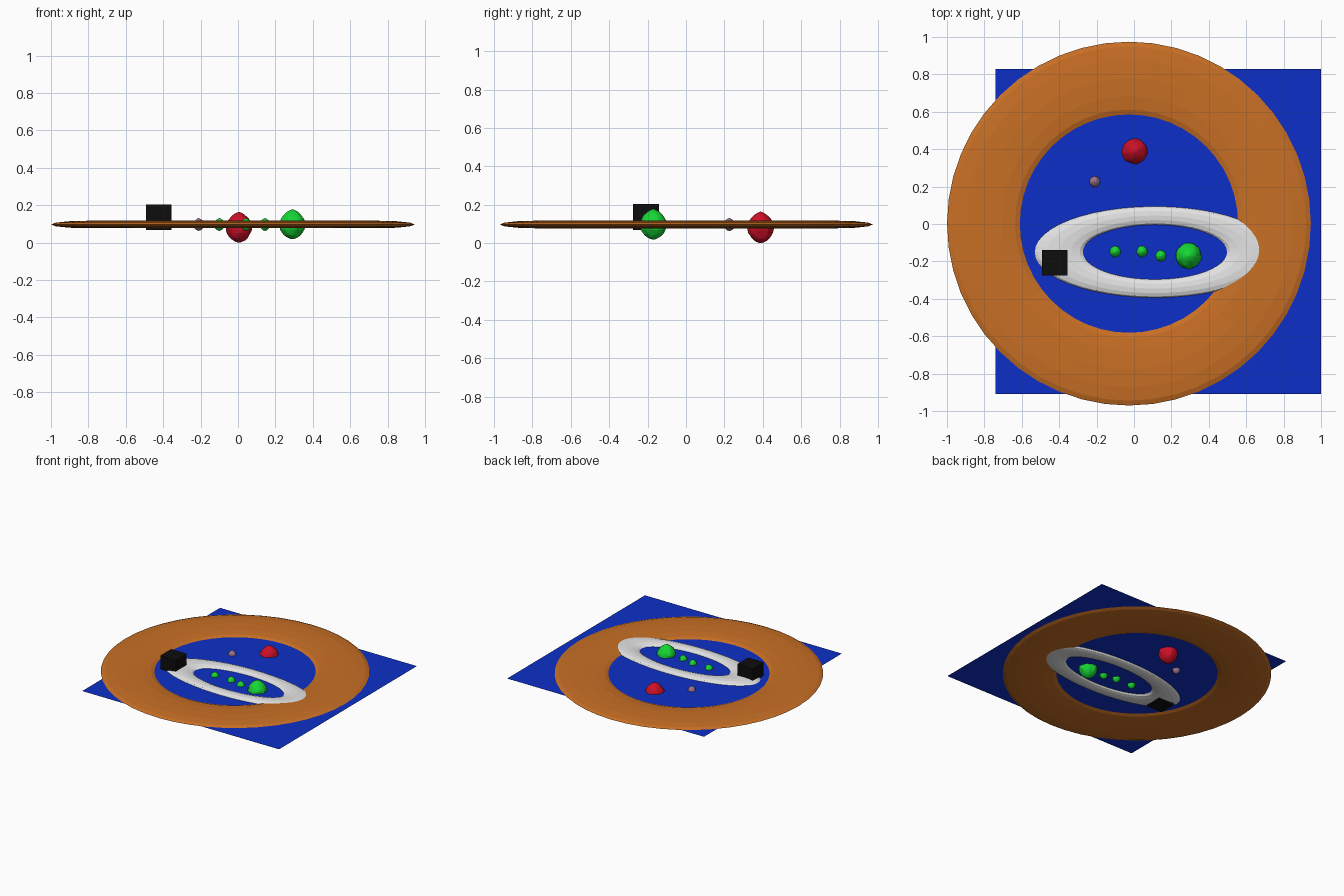
import bpy
import math
from mathutils import Vector, noise

cube = bpy.data.objects.get("Cube")
if cube:
    bpy.data.objects.remove(cube, do_unlink=True)

MID = 0.097  # shared level of the sheet and the rings


def material(name, rgb):
    mat = bpy.data.materials.new(name)
    mat.use_nodes = True
    mat.diffuse_color = (*rgb, 1)
    bsdf = next(n for n in mat.node_tree.nodes if n.type == 'BSDF_PRINCIPLED')
    bsdf.inputs["Base Color"].default_value = (*rgb, 1)
    return mat


blue = material("blue", (0.004, 0.028, 0.58))
orange = material("orange", (0.58, 0.16, 0.018))
white = material("white", (0.78, 0.78, 0.78))
black = material("black", (0.004, 0.004, 0.004))
red = material("red", (0.62, 0.005, 0.02))
green = material("green", (0.008, 0.68, 0.035))
mauve = material("mauve", (0.32, 0.17, 0.27))


def finish(name, mat):
    obj = bpy.context.object
    obj.name = name
    obj.data.materials.append(mat)
    return obj


def ring(name, mat, x, y, sx, sy):
    """Flattened, stretched torus with a 4:1 ring to tube ratio."""
    bpy.ops.mesh.primitive_torus_add(major_segments=48, minor_segments=12,
                                     major_radius=1, minor_radius=0.25,
                                     location=(x, y, MID))
    finish(name, mat).scale = (sx, sy, 0.08)


def blob(name, mat, x, y, z, radius, height, seed):
    """Lumpy ball pinched towards its poles."""
    bpy.ops.mesh.primitive_uv_sphere_add(segments=32, ring_count=16, radius=1,
                                         location=(x, y, z))
    obj = finish(name, mat)
    for v in obj.data.vertices:
        bump = 1 + 0.1 * noise.noise(v.co * 2.5 + Vector((seed, 0, 0)))
        pinch = max(0, 1 - v.co.z ** 2) ** (0.25 if v.co.z > 0 else 0.1)
        v.co = Vector((v.co.x * pinch * bump, v.co.y * pinch * bump, v.co.z))
    obj.scale = (radius, radius, height)


# Base sheet
bpy.ops.mesh.primitive_plane_add(size=1.74, location=(0.13, -0.04, MID))
finish("base_sheet", blue)

# Rings
ring("outer_ring", orange, -0.027, 0.002, 0.778, 0.778)
ring("inner_ring", white, 0.112, -0.15, 0.514, 0.195)

# Block
bpy.ops.mesh.primitive_cube_add(size=0.137, location=(-0.424, -0.208, 0.136))
finish("block", black)

# Large balls
blob("red_ball", red, 0.005, 0.389, 0.082, 0.069, 0.082, 1)
blob("large_green_ball", green, 0.291, -0.17, 0.098, 0.069, 0.08, 7)

# Small balls
for i, (x, y) in enumerate([(-0.1, -0.148), (0.043, -0.147), (0.144, -0.17)]):
    blob(f"small_green_ball_{i + 1}", green, x, y, MID, 0.029, 0.034, 11 + i)
blob("mauve_ball", mauve, -0.21, 0.226, MID, 0.029, 0.034, 20)
